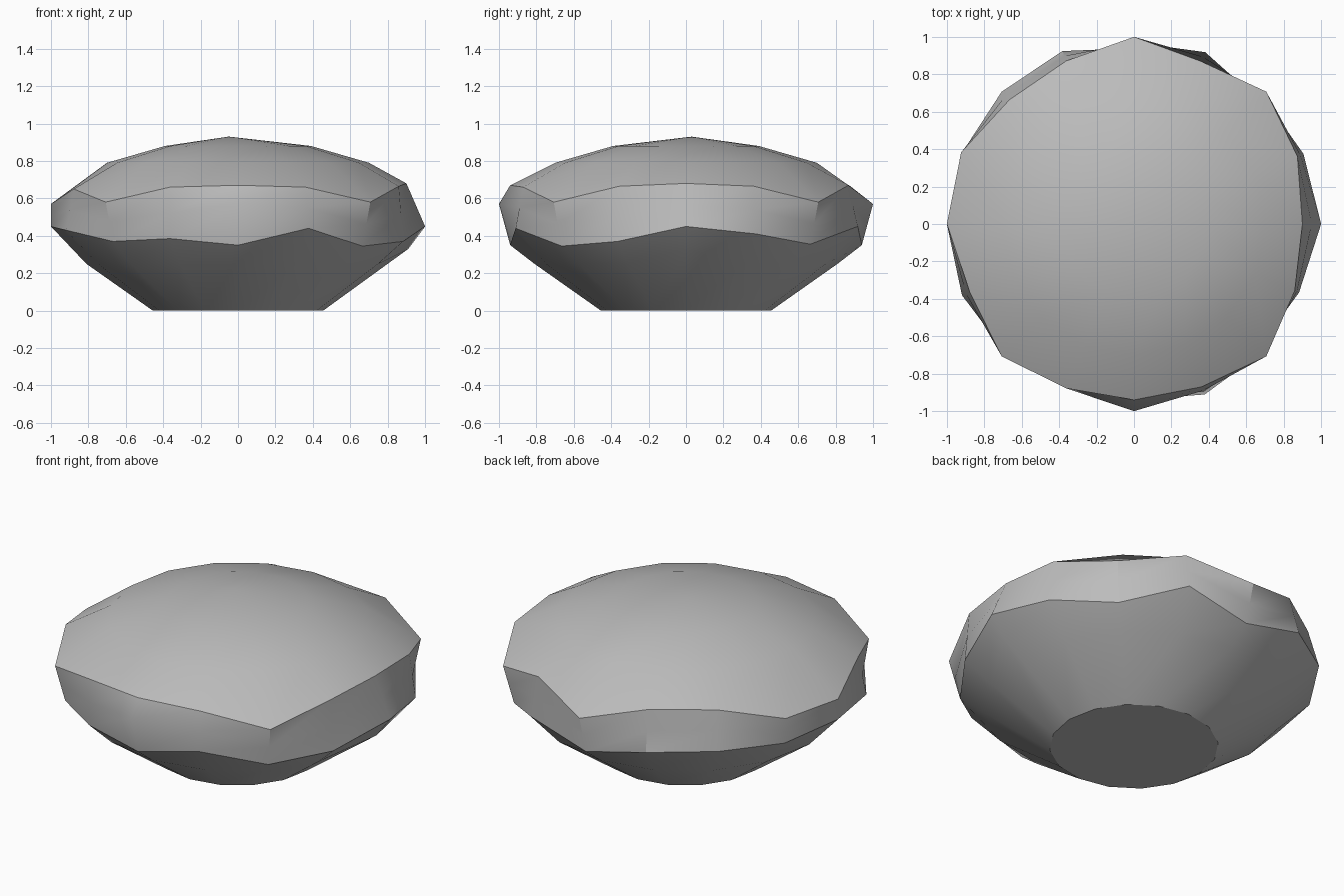
import bpy
import bmesh
from math import cos, sin, tau, radians

cube = bpy.data.objects.get("Cube")
if cube:
    bpy.data.objects.remove(cube, do_unlink=True)

SIDES = 16

# Chipped rims as (radius, height) pairs, counter-clockwise from +x
upper = [(.90, .68), (.945, .665), (1, .58), (.94, .67),
         (1, .57), (.944, .67), (.94, .67), (1, .58),
         (1, .57), (.95, .65), (1, .58), (.95, .66),
         (.94, .67), (.942, .66), (1, .58), (.93, .665)]
lower = [(1, .45), (.98, .41), (.94, .355), (.994, .45),
         (.94, .35), (1, .44), (1, .45), (.99, .43),
         (1, .45), (.995, .43), (.945, .37), (.95, .385),
         (.94, .35), (.986, .44), (.94, .345), (.955, .37)]

# Belt between the rims, with one corner left unchipped at the front
belt = [((a + c) / 2, (b + d) / 2) for (a, b), (c, d) in zip(upper, lower)]
belt[12] = (1, .57)

# Tapering underside, fuller on the left
under = [(.81, .25)] * SIDES
under[0] = (.91, .33)

rings = [[(.455, 0)] * SIDES, under, lower, belt, upper,
         [(.70, .79)] * SIDES, [(.39, .88)] * SIDES]


def add_ring(bm, ring):
    return [bm.verts.new((r * cos(tau * k / SIDES), r * sin(tau * k / SIDES), z))
            for k, (r, z) in enumerate(ring)]


# Stone body: stacked rings, flat base, low domed top
bm = bmesh.new()
loops = [add_ring(bm, ring) for ring in rings]
for low, high in zip(loops, loops[1:]):
    for k in range(SIDES):
        n = (k + 1) % SIDES
        bm.faces.new((low[k], low[n], high[n], high[k]))
bm.faces.new(reversed(loops[0]))
peak = bm.verts.new((-.05, .03, .93))
for k in range(SIDES):
    bm.faces.new((loops[-1][k], loops[-1][(k + 1) % SIDES], peak))
bmesh.ops.recalc_face_normals(bm, faces=bm.faces)

mesh = bpy.data.meshes.new("stone")
bm.to_mesh(mesh)
bm.free()
stone = bpy.data.objects.new("stone", mesh)
bpy.context.collection.objects.link(stone)

# Plain grey stone
grey = bpy.data.materials.new("stone grey")
grey.use_nodes = True
colour = (.5, .5, .5, 1)
grey.diffuse_color = colour
grey.node_tree.nodes["Principled BSDF"].inputs["Base Color"].default_value = colour
mesh.materials.append(grey)

bpy.ops.object.select_all(action='DESELECT')
stone.select_set(True)
bpy.context.view_layer.objects.active = stone
bpy.ops.object.shade_smooth_by_angle(angle=radians(30))
